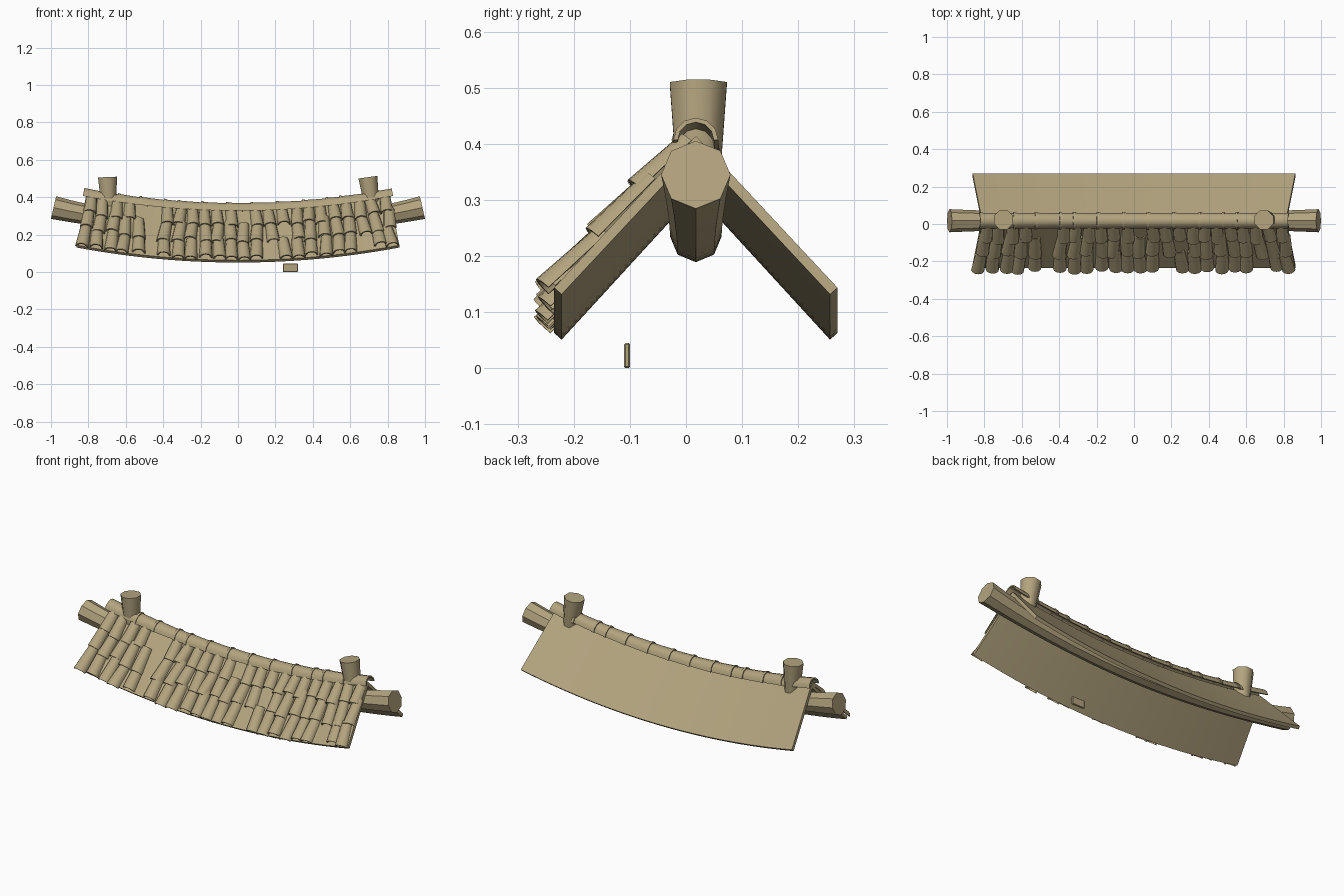
import bpy, bmesh, math, random
from mathutils import Vector, Matrix

random.seed(4)
if "Cube" in bpy.data.objects:
    bpy.data.objects.remove(bpy.data.objects["Cube"], do_unlink=True)

clay = bpy.data.materials.new("sandy_clay")
clay.use_nodes = True
clay.diffuse_color = (0.45, 0.37, 0.21, 1)
clay.node_tree.nodes["Principled BSDF"].inputs["Base Color"].default_value = clay.diffuse_color

MID_Y = 0.0175          # plane of the ridge
BEND_R, BEND_Z = 4.5, 0.22
SLOPE = Vector((0, 0.676, 0.737))     # up the front slope
NORMAL = Vector((0, -0.737, 0.676))   # out of the front slope
EAVE = Vector((0, -0.2525, 0.063))    # outer front eave, relative to MID_Y


def bend(p):
    """Sag the straight roof into an upward arc."""
    a, r = p.x / BEND_R, BEND_R - (p.z - BEND_Z)
    return Vector((r * math.sin(a), p.y + MID_Y, BEND_Z + BEND_R - r * math.cos(a)))


def loft(bm, rings, place=bend):
    """Skin a run of closed sections and cap both ends."""
    loops = [[bm.verts.new(place(p)) for p in ring] for ring in rings]
    n = len(loops[0])
    for a, b in zip(loops, loops[1:]):
        for i in range(n):
            j = (i + 1) % n
            bm.faces.new((a[i], a[j], b[j], b[i]))
    bm.faces.new(loops[0][::-1])
    bm.faces.new(loops[-1])


def finish(bm, name, angle=40):
    bmesh.ops.recalc_face_normals(bm, faces=bm.faces)
    mesh = bpy.data.meshes.new(name)
    bm.to_mesh(mesh)
    bm.free()
    mesh.materials.append(clay)
    ob = bpy.data.objects.new(name, mesh)
    bpy.context.collection.objects.link(ob)
    bpy.ops.object.select_all(action="DESELECT")
    ob.select_set(True)
    bpy.context.view_layer.objects.active = ob
    bpy.ops.object.shade_smooth_by_angle(angle=math.radians(angle))
    return ob


def arch(width, height, thick, steps=6):
    """Closed half-ring section as (across, up) pairs."""
    angles = [math.pi * i / steps for i in range(steps + 1)]
    outer = [(width * math.cos(a), height * math.sin(a)) for a in angles]
    inner = [((width - thick) * math.cos(a), (height - thick) * math.sin(a))
             for a in reversed(angles)]
    return outer + inner


def spread(a, b, n):
    return [a + (b - a) * i / n for i in range(n + 1)]


# Roof boards, mirrored front to back
for name, side in (("front_roof_board", 1), ("back_roof_board", -1)):
    bm = bmesh.new()
    top = EAVE + SLOPE * 0.372
    inset = NORMAL * 0.018
    section = [EAVE, top, top - inset, EAVE - inset]
    loft(bm, [[Vector((u, p.y * side, p.z)) for p in section]
              for u in spread(-0.838, 0.838, 24)])
    finish(bm, name)

# Octagonal ridge beam, thicker at its ends
bm = bmesh.new()
rings = []
for u in spread(-0.9977, 0.9977, 24):
    r = 0.046 + 0.016 * abs(u) ** 3
    rings.append([Vector((u, r * math.sin(k * math.pi / 4), 0.235 + r * math.cos(k * math.pi / 4)))
                  for k in range(8)])
loft(bm, rings)
finish(bm, "ridge_beam", 30)

# Ridge caps with a raised collar at each seam
seams = [-0.855, -0.66, -0.54, -0.405, -0.33, -0.2, -0.06, 0.075,
         0.215, 0.36, 0.49, 0.565, 0.7, 0.855]
bm = bmesh.new()


def ridge_piece(u0, u1, r0, r1):
    loft(bm, [[Vector((u, y, 0.328 + z)) for y, z in arch(r, r, 0.008)]
              for u, r in ((u0, r0), ((u0 + u1) / 2, (r0 + r1) / 2), (u1, r1))])


for a, b in zip(seams, seams[1:]):
    ridge_piece(a, b, 0.043, 0.040)
for s in seams[1:-1]:
    ridge_piece(s - 0.006, s + 0.008, 0.046, 0.047)
finish(bm, "ridge_caps")

# Barrel tiles on the front slope, with a few missing
missing = {(0, 5), (0, 14), (0, 21), (1, 5), (1, 15), (2, 4), (2, 5), (2, 12)}
for row, name in enumerate(("lower_tiles", "middle_tiles", "upper_tiles")):
    bm = bmesh.new()
    for col in range(24):
        if (row, col) in missing:
            continue
        u = -0.805 + col * 0.07 + random.uniform(-0.008, 0.008)
        start = row * 0.117 + random.uniform(-0.014, 0.014)
        end = min(start + 0.145, 0.362)
        skew = random.uniform(-0.007, 0.007)
        lift = random.uniform(0.004, 0.009)
        rings = []
        for s, w, h, base, shift in ((start, 0.035, 0.031, lift, skew),
                                     (end, 0.029, 0.025, 0.0, -skew)):
            rings.append([EAVE + SLOPE * s + NORMAL * (base + n) + Vector((u + shift + x, 0, 0))
                          for x, n in arch(w, h, 0.007)])
        loft(bm, rings)
    finish(bm, name)

# Flared posts near each end of the ridge
for name, x, tilt in (("left_post", 0.707, -0.14), ("right_post", -0.694, -0.04)):
    bm = bmesh.new()
    bmesh.ops.create_cone(bm, cap_ends=True, segments=8, radius1=0.041,
                          radius2=0.055, depth=0.18)
    bmesh.ops.transform(bm, verts=bm.verts, matrix=Matrix.Translation((x, 0.022, 0.418))
                        @ Matrix.Rotation(tilt, 4, "Y") @ Matrix.Rotation(math.pi / 8, 4, "Z"))
    finish(bm, name, 50)

# Loose flat block under the front eave
bm = bmesh.new()
bmesh.ops.create_cube(bm, size=1)
bmesh.ops.transform(bm, verts=bm.verts, matrix=Matrix.Translation((0.28, -0.105, 0.0225))
                    @ Matrix.Diagonal((0.08, 0.011, 0.045, 1)))
bmesh.ops.bevel(bm, geom=bm.edges[:], offset=0.003, segments=1, affect="EDGES")
finish(bm, "loose_block", 20)
